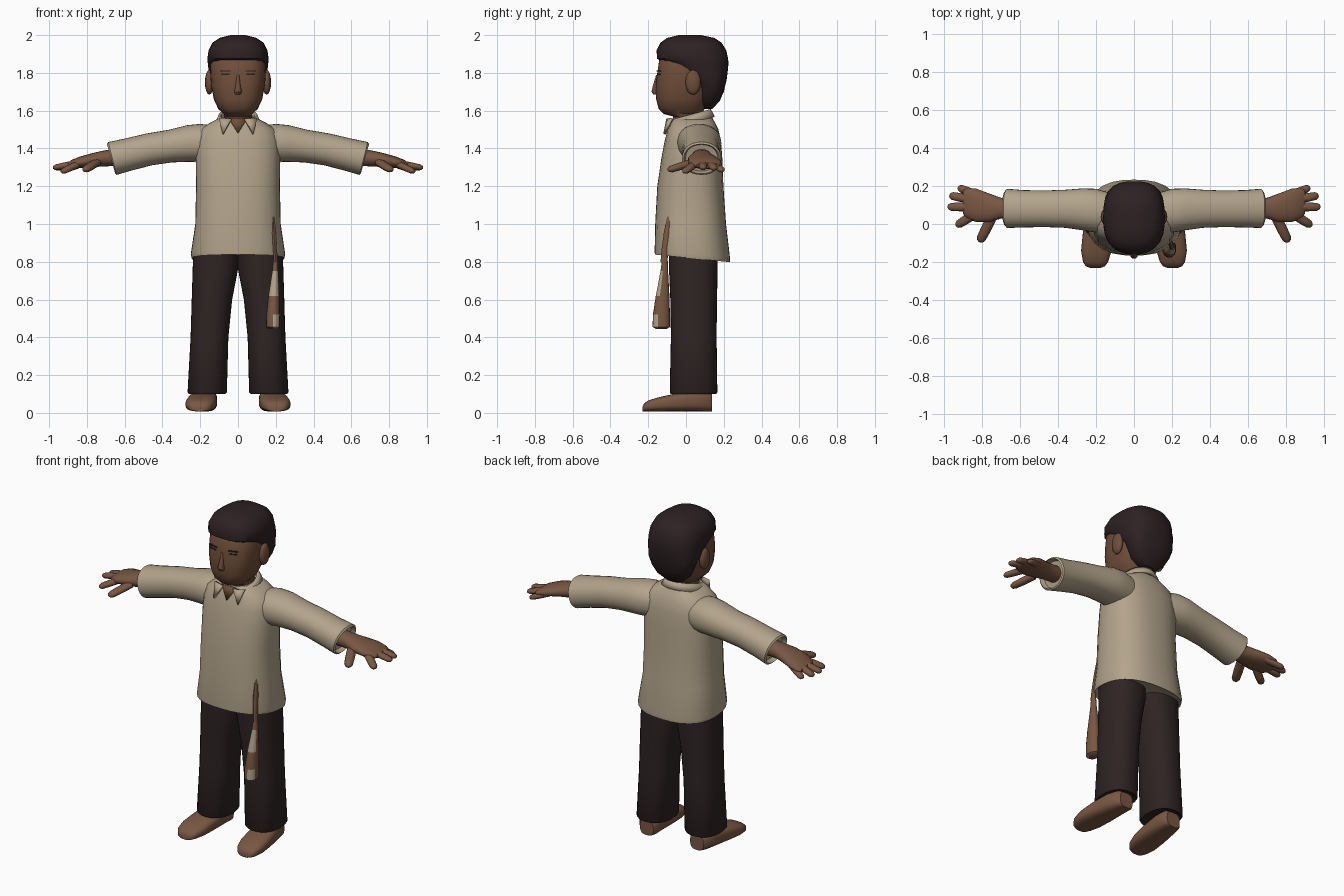
import bpy, bmesh
from math import cos, sin, pi, radians
from mathutils import Vector

if "Cube" in bpy.data.objects:
    bpy.data.objects.remove(bpy.data.objects["Cube"], do_unlink=True)


def material(name, rgb):
    m = bpy.data.materials.new(name)
    m.use_nodes = True
    m.diffuse_color = (*rgb, 1)
    m.node_tree.nodes["Principled BSDF"].inputs["Base Color"].default_value = (*rgb, 1)
    return m


SHIRT = material("beige cloth", (.45, .37, .26))
FACE = material("brown skin", (.16, .076, .042))
HAND = material("warm brown", (.19, .095, .055))
TROUSER = material("dark trousers", (.028, .017, .017))
HAIR = material("dark hair", (.026, .015, .017))
parts = []


def add_object(name, bm, *mats):
    bmesh.ops.recalc_face_normals(bm, faces=bm.faces)
    me = bpy.data.meshes.new(name)
    bm.to_mesh(me)
    bm.free()
    ob = bpy.data.objects.new(name, me)
    for m in mats:
        me.materials.append(m)
    bpy.context.collection.objects.link(ob)
    parts.append(ob)
    return ob


def loft(name, rings, *mats, power=2.5, segs=28):
    """Skin superelliptic rings, each given as centre and two half axes."""
    bm = bmesh.new()
    loops = []
    for c, u, v in rings:
        loop = []
        for i in range(segs):
            a = 2 * pi * i / segs
            p, q = cos(a), sin(a)
            k = (abs(p) ** power + abs(q) ** power) ** (-1 / power)
            loop.append(bm.verts.new(Vector(c) + Vector(u) * p * k + Vector(v) * q * k))
        loops.append(loop)
    for a, b in zip(loops, loops[1:]):
        for i in range(segs):
            j = (i + 1) % segs
            bm.faces.new((a[i], a[j], b[j], b[i]))
    bm.faces.new(loops[0])
    bm.faces.new(loops[-1])
    return add_object(name, bm, *mats)


def level(z, rx, y0, y1, cx=0, drop=0):
    """Horizontal ring between two depths; drop lowers its back."""
    return (cx, (y0 + y1) / 2, z), (rx, 0, 0), (0, (y1 - y0) / 2, -drop)


def across(s, x, z, rz, y, ry, lean=0):
    """Upright ring facing sideways, leaning outward at its top."""
    return (s * x, y, z), (0, ry, 0), (s * lean, 0, rz)


def finger(name, a, b, r):
    a, b = Vector(a), Vector(b)
    d = (b - a).normalized()
    u = d.cross(Vector((0, 0, 1))).normalized()
    v = u.cross(d)
    steps = ((0, 1), (.5, 1), (.85, .9), (.96, .6), (1, .2))
    loft(name, [(a.lerp(b, t), u * r * k, v * r * k * .75) for t, k in steps],
         HAND, power=2, segs=12)


def sheet(name, faces, mat, thick):
    bm = bmesh.new()
    for f in faces:
        bm.faces.new([bm.verts.new(p) for p in f])
    bmesh.ops.remove_doubles(bm, verts=bm.verts, dist=.0005)
    ob = add_object(name, bm, mat)
    mod = ob.modifiers.new("thickness", "SOLIDIFY")
    mod.thickness = thick
    mod.offset = 0
    return ob


# Shirt body with a hem that hangs lower at the back
loft("shirt_body", [
    level(.83, .225, -.14, .21, drop=.02), level(.818, .245, -.165, .232, drop=.02),
    level(.84, .25, -.166, .233, drop=.02), level(1.0, .226, -.163, .212),
    level(1.2, .222, -.152, .198), level(1.35, .224, -.13, .192),
    level(1.44, .222, -.113, .185), level(1.5, .2, -.097, .172),
    level(1.535, .15, -.083, .155), level(1.56, .1, -.07, .14)], SHIRT)

# Head, neck and nose
loft("head", [
    level(1.5, .075, -.06, .1), level(1.57, .075, -.07, .1),
    level(1.582, .075, -.118, .08), level(1.61, .105, -.145, .1),
    level(1.66, .128, -.158, .12), level(1.74, .143, -.16, .15),
    level(1.8, .147, -.152, .16), level(1.88, .145, -.14, .16),
    level(1.95, .1, -.09, .14)], FACE, power=2.6)
loft("nose", [
    level(1.79, .007, -.158, -.14), level(1.73, .014, -.176, -.14),
    level(1.7, .02, -.183, -.14), level(1.685, .014, -.172, -.14)],
    FACE, power=2, segs=12)

# Hair cap, low at the nape and high over the forehead
loft("hair", [
    level(1.61, .05, .09, .14), level(1.65, .1, .06, .178),
    level(1.7, .127, .055, .2), level(1.75, .145, .04, .212),
    level(1.77, .15, -.005, .216), level(1.8, .154, -.035, .22),
    level(1.84, .159, -.09, .224), level(1.862, .161, -.13, .224),
    level(1.875, .162, -.153, .223), level(1.92, .156, -.156, .213),
    level(1.96, .135, -.135, .188), level(1.985, .098, -.1, .15),
    level(2.0, .04, -.04, .08)], HAIR, power=2.7)

# Open neckline and collar band
sheet("neck_opening", [[(-.05, -.085, 1.56), (0, -.109, 1.48), (.05, -.085, 1.56)]],
      FACE, .006)


def collar_point(deg, r, z):
    x, y = r * cos(radians(deg)), .022 + r * 1.08 * sin(radians(deg))
    return x, y, z + y * .28


band = []
for d in range(-60, 240, 15):
    low = [collar_point(a, .115, 1.525) for a in (d, d + 15)]
    top = [collar_point(a, .095, 1.57) for a in (d + 15, d)]
    band.append(low + top)
sheet("collar_band", band, SHIRT, .015)

for s, side in ((1, "left_"), (-1, "right_")):
    # Collar flap
    sheet(side + "collar_flap", [[(s * .035, -.098, 1.555), (s * .1, -.075, 1.56),
          (s * .08, -.114, 1.475)]], SHIRT, .014)

    # Ear
    loft(side + "ear", [level(1.75 + .065 * sin(t), .022 * cos(t) + .001,
         .035 - .038 * cos(t), .04 + .038 * cos(t), s * .152)
         for t in [pi * (i / 8 - .5) for i in range(9)]], FACE, power=2, segs=16)

    # Eye and brow
    for part, z, width in (("eye", 1.793, .045), ("brow", 1.81, .055)):
        bm = bmesh.new()
        bmesh.ops.create_cube(bm, size=1)
        ob = add_object(side + part, bm, HAIR)
        ob.scale = (width, .008, .007)
        ob.location = (s * .066, -.143, z)
        ob.rotation_euler.z = s * .3

    # Sleeve with a recessed cuff
    loft(side + "sleeve", [
        across(s, .08, 1.425, .09, .06, .09), across(s, .2, 1.43, .1, .07, .115),
        across(s, .27, 1.426, .097, .077, .11), across(s, .36, 1.412, .086, .08, .1, .01),
        across(s, .47, 1.395, .084, .08, .096, .015), across(s, .58, 1.368, .084, .08, .098, .02),
        across(s, .665, 1.347, .087, .082, .103, .022), across(s, .672, 1.345, .078, .082, .094, .022),
        across(s, .645, 1.35, .07, .082, .085, .02)], SHIRT, power=2.2)

    # Hand
    loft(side + "palm", [
        across(s, .6, 1.355, .045, .082, .052), across(s, .7, 1.348, .043, .083, .055),
        across(s, .76, 1.34, .038, .085, .075), across(s, .83, 1.328, .031, .098, .088),
        across(s, .88, 1.315, .025, .11, .078), across(s, .9, 1.31, .014, .115, .06)],
        HAND, power=2.2, segs=20)
    for finger_name, a, b, r in (
            ("thumb", (.75, .03, 1.325), (.812, -.095, 1.285), .027),
            ("index_finger", (.84, .05, 1.32), (.935, -.01, 1.275), .024),
            ("middle_finger", (.86, .09, 1.32), (.98, .09, 1.297), .023),
            ("ring_finger", (.86, .13, 1.32), (.97, .15, 1.293), .023),
            ("little_finger", (.82, .15, 1.32), (.925, .193, 1.282), .022)):
        finger(side + finger_name, (s * a[0], *a[1:]), (s * b[0], *b[1:]), r)

    # Trouser leg
    loft(side + "trouser_leg", [
        level(.115, .08, -.06, .14, s * .163), level(.1, .097, -.08, .16, s * .163),
        level(.11, .104, -.086, .166, s * .163), level(.4, .1, -.08, .162, s * .151),
        level(.6, .107, -.083, .164, s * .138), level(.76, .12, -.09, .168, s * .12),
        level(.9, .12, -.09, .168, s * .116)], TROUSER, power=2.4)

    # Shoe, splayed slightly outward
    shoe = ((-.23, .203, .03, .03), (-.222, .203, .05, .05), (-.2, .202, .066, .066),
            (-.14, .198, .08, .084), (-.05, .19, .079, .104), (.05, .18, .07, .12),
            (.115, .172, .062, .115), (.138, .17, .045, .1))
    loft(side + "shoe", [((s * x, y, (.008 + top) / 2), (s * rx, 0, 0), (0, 0, (top - .008) / 2))
                         for y, x, rx, top in shoe], HAND, power=3)

# Cord on the shirt and hanging pouch on the left hip
loft("hip_cord", [
    level(.8, .009, -.135, -.1, .2), level(.86, .011, -.13, -.09, .196),
    level(.95, .013, -.118, -.08, .19), level(1.04, .006, -.1, -.075, .187)],
    HAND, power=2, segs=12)
pouch = loft("hip_pouch", [
    level(.445, .024, -.16, -.1, .185), level(.455, .036, -.177, -.085, .185),
    level(.52, .036, -.175, -.085, .186), level(.62, .029, -.16, -.088, .19),
    level(.66, .025, -.152, -.09, .192), level(.75, .016, -.135, -.095, .197),
    level(.85, .009, -.122, -.098, .2)], HAND, SHIRT, power=2.2, segs=16)
for f in pouch.data.polygons:
    z = f.center.z
    if f.normal.y < -.2 and (.63 < z < .78 or (z < .55 and f.center.x > .185)):
        f.material_index = 1

# Smooth shading with sharp creases kept
bpy.ops.object.select_all(action="DESELECT")
for ob in parts:
    ob.select_set(True)
bpy.context.view_layer.objects.active = parts[0]
bpy.ops.object.shade_smooth_by_angle(angle=radians(40))
